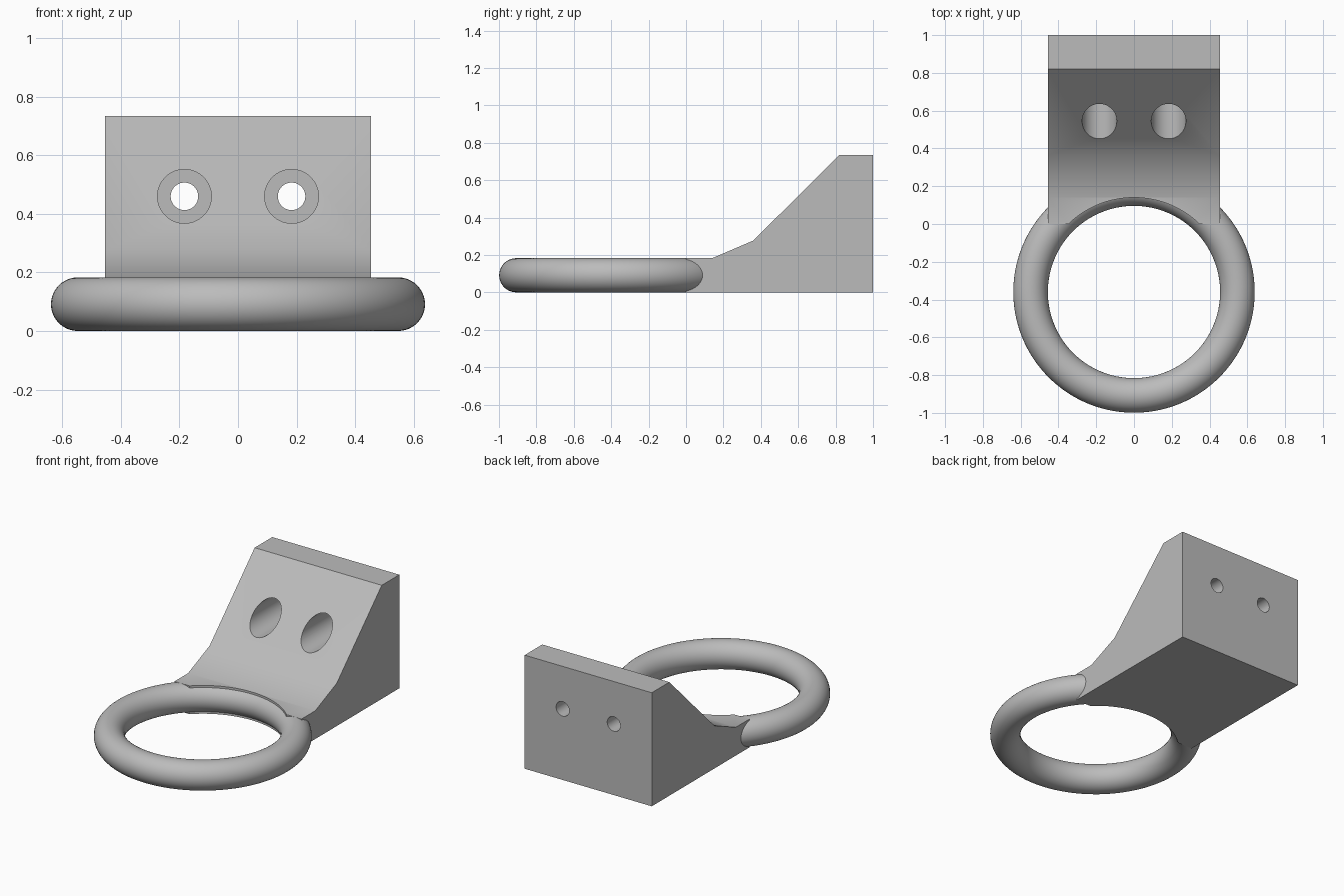
import bpy
import bmesh
import math

cube = bpy.data.objects.get("Cube")
if cube:
    bpy.data.objects.remove(cube, do_unlink=True)

RING_Y, RING_R, TUBE_R = -0.36, 0.5475, 0.0915
HALF_W = 0.455

grey = bpy.data.materials.new("light_grey")
grey.use_nodes = True
colour = (0.5, 0.5, 0.5, 1)
grey.diffuse_color = colour
grey.node_tree.nodes["Principled BSDF"].inputs["Base Color"].default_value = colour


def finish(obj, name):
    obj.name = name
    obj.data.materials.append(grey)
    bpy.ops.object.select_all(action="DESELECT")
    obj.select_set(True)
    bpy.context.view_layer.objects.active = obj
    bpy.ops.object.shade_smooth_by_angle(angle=math.radians(30))


def cylinder(radius, start, end, x, z):
    """Cutter lying along y."""
    bpy.ops.mesh.primitive_cylinder_add(
        vertices=64, radius=radius, depth=end - start,
        location=(x, (start + end) / 2, z), rotation=(math.pi / 2, 0, 0))
    return bpy.context.object


def cut(target, cutter):
    mod = target.modifiers.new("cut", "BOOLEAN")
    mod.operation, mod.solver, mod.object = "DIFFERENCE", "EXACT", cutter
    bpy.context.view_layer.objects.active = target
    bpy.ops.object.modifier_apply(modifier=mod.name)
    bpy.data.objects.remove(cutter, do_unlink=True)


# Ring
bpy.ops.mesh.primitive_torus_add(
    major_segments=128, minor_segments=40, major_radius=RING_R,
    minor_radius=TUBE_R, location=(0, RING_Y, TUBE_R))
finish(bpy.context.object, "ring")

# Wall bracket: side profile extruded across the width
profile = [(0, 0), (1, 0), (1, 0.735), (0.82, 0.735),
           (0.36, 0.277), (0.14, 0.183), (0, 0.183)]
bm = bmesh.new()
face = bm.faces.new([bm.verts.new((-HALF_W, y, z)) for y, z in profile])
side = bmesh.ops.extrude_face_region(bm, geom=[face])["geom"]
bmesh.ops.translate(bm, vec=(2 * HALF_W, 0, 0),
                    verts=[v for v in side if isinstance(v, bmesh.types.BMVert)])
bmesh.ops.recalc_face_normals(bm, faces=bm.faces)
mesh = bpy.data.meshes.new("bracket")
bm.to_mesh(mesh)
bm.free()
bracket = bpy.data.objects.new("bracket", mesh)
bpy.context.collection.objects.link(bracket)

# Clearance for the ring opening
bpy.ops.mesh.primitive_cylinder_add(vertices=128, radius=0.5, depth=1,
                                    location=(0, RING_Y, 0.2))
cut(bracket, bpy.context.object)

# Screw holes with wider recesses for the heads
for x in (-0.183, 0.183):
    cut(bracket, cylinder(0.092, 0.2, 0.82, x, 0.46))
    cut(bracket, cylinder(0.047, 0.7, 1.2, x, 0.46))
finish(bracket, "bracket")
